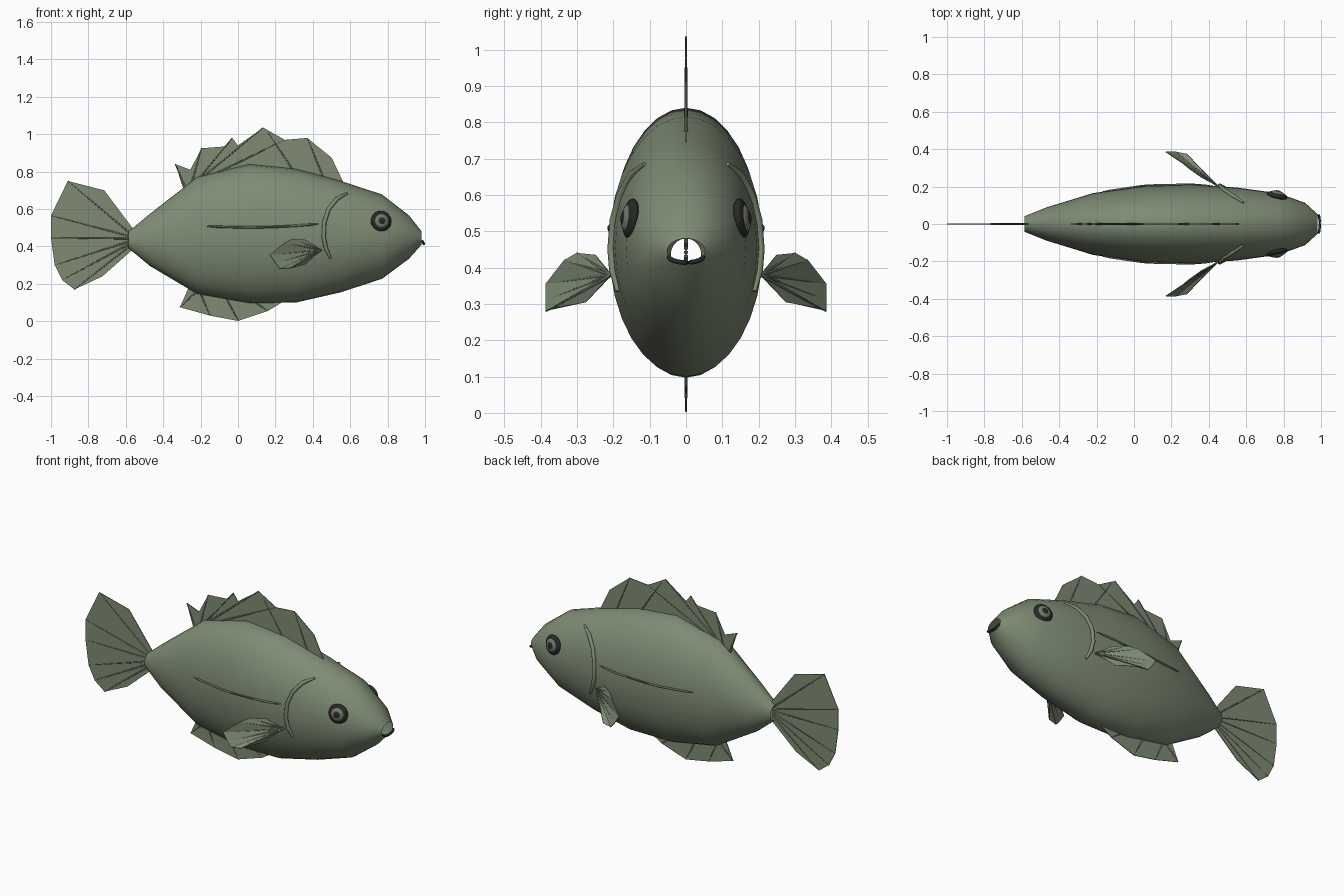
import bpy, bmesh, math
from mathutils import Vector

cube = bpy.data.objects.get("Cube")
if cube:
    bpy.data.objects.remove(cube, do_unlink=True)


def material(name, rgb):
    m = bpy.data.materials.new(name)
    m.use_nodes = True
    m.diffuse_color = (*rgb, 1)
    m.node_tree.nodes["Principled BSDF"].inputs["Base Color"].default_value = (*rgb, 1)
    return m


GREEN = material("olive green", (0.21, 0.26, 0.175))
RAY = material("dark olive", (0.12, 0.15, 0.1))
BLACK = material("near black", (0.02, 0.022, 0.02))
IRIS = material("grey green", (0.17, 0.2, 0.15))


def finish(name, bm, mat, smooth=None):
    bmesh.ops.recalc_face_normals(bm, faces=bm.faces)
    me = bpy.data.meshes.new(name)
    bm.to_mesh(me)
    bm.free()
    me.materials.append(mat)
    ob = bpy.data.objects.new(name, me)
    bpy.context.collection.objects.link(ob)
    if smooth:
        bpy.ops.object.select_all(action='DESELECT')
        ob.select_set(True)
        bpy.context.view_layer.objects.active = ob
        bpy.ops.object.shade_smooth_by_angle(angle=math.radians(smooth))
    return ob


def sweep(bm, points, radii, sides=6):
    """Tube of varying radius along a path, with closed ends."""
    pts = [Vector(p) for p in points]
    rings = []
    for i, p in enumerate(pts):
        t = (pts[min(i + 1, len(pts) - 1)] - pts[max(i - 1, 0)]).normalized()
        u = t.cross(Vector((0, 1, 0)))
        if u.length < 0.1:
            u = t.cross(Vector((0, 0, 1)))
        u.normalize()
        v = t.cross(u)
        ring = []
        for k in range(sides):
            a = math.tau * k / sides
            ring.append(bm.verts.new(p + (u * math.cos(a) + v * math.sin(a)) * radii[i]))
        rings.append(ring)
    for r, s in zip(rings, rings[1:]):
        for k in range(sides):
            j = (k + 1) % sides
            bm.faces.new((r[k], r[j], s[j], s[k]))
    bm.faces.new(rings[0])
    bm.faces.new(rings[-1])


# Body: open tube through elliptical stations (x, bottom, top, half width)
STATIONS = [(-0.585, 0.39, 0.48, 0.042), (-0.47, 0.295, 0.575, 0.088),
            (-0.22, 0.147, 0.77, 0.165), (0.06, 0.097, 0.84, 0.205),
            (0.31, 0.1, 0.815, 0.212), (0.55, 0.155, 0.75, 0.195),
            (0.77, 0.227, 0.678, 0.165), (0.915, 0.335, 0.565, 0.113),
            (0.982, 0.41, 0.48, 0.052)]
SIDES = 32
bm = bmesh.new()
rings = []
for x, lo, hi, w in STATIONS:
    angles = [math.tau * k / SIDES for k in range(SIDES)]
    rings.append([bm.verts.new((x, w * math.cos(a), (lo + hi) / 2 + (hi - lo) / 2 * math.sin(a)))
                  for a in angles])
for r, s in zip(rings, rings[1:]):
    for k in range(SIDES):
        j = (k + 1) % SIDES
        bm.faces.new((r[k], r[j], s[j], s[k]))
finish("body", bm, GREEN, 60)


def body_y(x, z):
    """Half width of the body at a given length and height."""
    for a, b in zip(STATIONS, STATIONS[1:]):
        if a[0] <= x <= b[0]:
            t = (x - a[0]) / (b[0] - a[0])
            lo, hi, w = (a[i] + (b[i] - a[i]) * t for i in (1, 2, 3))
            q = (2 * z - lo - hi) / (hi - lo)
            return w * math.sqrt(max(0, 1 - q * q))
    return 0


def flat_fin(name, outline, rays):
    """Thin upright sheet in the middle plane, stiffened by tapered rays."""
    bm = bmesh.new()
    face = bm.faces.new([bm.verts.new((x, 0, z)) for x, z in outline])
    bmesh.ops.triangulate(bm, faces=[face])
    ob = finish(name, bm, GREEN)
    mod = ob.modifiers.new("thickness", 'SOLIDIFY')
    mod.thickness = 0.004
    mod.offset = 0
    bm = bmesh.new()
    for (x0, z0), (x1, z1) in rays:
        sweep(bm, [(x0, 0, z0), (x1, 0, z1)], (0.006, 0.003), 6)
    finish(name + "_rays", bm, RAY, 70)


# Tail fin fans out from the tail root
tail = [(-0.715, 0.7), (-0.91, 0.75), (-1, 0.565), (-1, 0.445), (-0.98, 0.3),
        (-0.94, 0.22), (-0.875, 0.17), (-0.725, 0.24)]
tail_root = [((-0.57, 0.475 - 0.011 * i), p) for i, p in enumerate(tail)]
flat_fin("tail_fin", [(-0.55, 0.48)] + tail + [(-0.55, 0.395)], tail_root[1:-1])

# Dorsal fin with spiky rear edge
dorsal = [(0.565, 0.74), (0.5, 0.875), (0.37, 0.98), (0.25, 0.97), (0.135, 1.035),
          (0.0, 0.94), (-0.03, 0.98), (-0.125, 0.87), (-0.195, 0.925), (-0.255, 0.81),
          (-0.335, 0.84), (-0.29, 0.7), (-0.2, 0.76), (0.06, 0.82), (0.31, 0.79)]
flat_fin("dorsal_fin", dorsal,
         [((-0.28, 0.71), (-0.335, 0.84)), ((-0.25, 0.73), (-0.195, 0.925)),
          ((-0.22, 0.75), (-0.03, 0.98)), ((-0.19, 0.77), (0.135, 1.035)),
          ((-0.12, 0.79), (0.25, 0.97)), ((0.3, 0.8), (0.16, 1.01)),
          ((0.46, 0.76), (0.37, 0.98))])

# Anal fin below the belly
anal = [(-0.26, 0.19), (-0.31, 0.075), (-0.15, 0.03), (0, 0.002), (0.16, 0.055),
        (0.25, 0.11), (0.06, 0.12), (-0.2, 0.16)]
flat_fin("anal_fin", anal,
         [((-0.22, 0.16), (-0.31, 0.075)), ((-0.2, 0.15), (-0.15, 0.03)),
          ((-0.06, 0.12), (0, 0.004)), ((0.08, 0.11), (0.16, 0.055))])

# Paired parts on both sides
PECTORAL = [(0.36, 0.25, 0.435), (0.29, 0.3, 0.44), (0.25, 0.335, 0.42),
            (0.17, 0.385, 0.355), (0.2, 0.385, 0.31), (0.225, 0.385, 0.28),
            (0.28, 0.375, 0.285), (0.36, 0.275, 0.305)]
GILL = [(0.585, 0.685), (0.53, 0.655), (0.485, 0.6), (0.462, 0.53),
        (0.458, 0.45), (0.47, 0.39), (0.495, 0.335)]

for side, label in ((1, "left"), (-1, "right")):
    # Pectoral fin: fan around the base with rays on its folds
    bm = bmesh.new()
    root = Vector((0.445, side * 0.205, 0.38))
    rim = [Vector((x, side * y, z)) for x, y, z in PECTORAL]
    hub = bm.verts.new(root)
    verts = [bm.verts.new(p) for p in rim]
    for a, b in zip(verts, verts[1:]):
        bm.faces.new((hub, a, b))
    fin = finish(label + "_pectoral_fin", bm, GREEN)
    mod = fin.modifiers.new("thickness", 'SOLIDIFY')
    mod.thickness = 0.004
    mod.offset = 0
    bm = bmesh.new()
    for p in rim[1:-1]:
        sweep(bm, [root, p], (0.005, 0.002), 6)
    finish(label + "_pectoral_rays", bm, RAY, 70)

    # Gill cover edge
    bm = bmesh.new()
    sweep(bm, [(x, side * (body_y(x, z) + 0.004), z) for x, z in GILL],
          [0.006] + [0.011] * (len(GILL) - 2) + [0.006], 8)
    finish(label + "_gill_edge", bm, GREEN, 60)

    # Lateral line
    bm = bmesh.new()
    path = []
    for i in range(15):
        x = -0.17 + 0.6 * i / 14
        z = 0.508 - 0.008 * math.sin(math.pi * i / 14) + 0.012 * (i / 14) ** 2
        path.append((x, side * (body_y(x, z) + 0.002), z))
    sweep(bm, path, [0.002] + [0.006] * 13 + [0.002], 6)
    finish(label + "_lateral_line", bm, RAY, 60)

    # Eye: stacked flattened balls for socket, iris and pupil
    out = Vector((0.22, side, 0.12)).normalized()
    turn = out.to_track_quat('Z', 'Y').to_matrix().to_4x4()
    centre = Vector((0.765, side * 0.152, 0.535))
    for part, radius, depth, lift, mat in (("eye_rim", 0.056, 0.02, 0, BLACK),
                                           ("iris", 0.038, 0.014, 0.011, IRIS),
                                           ("pupil", 0.021, 0.009, 0.019, BLACK)):
        bm = bmesh.new()
        bmesh.ops.create_uvsphere(bm, u_segments=24, v_segments=12, radius=1)
        bmesh.ops.scale(bm, vec=(radius, radius, depth), verts=bm.verts)
        bmesh.ops.transform(bm, matrix=turn, verts=bm.verts)
        bmesh.ops.translate(bm, vec=centre + out * lift, verts=bm.verts)
        finish(label + "_" + part, bm, mat, 60)

# Lower lip curving round the open mouth
bm = bmesh.new()
lip = []
for i in range(13):
    a = math.pi * (1 + i / 12)
    lip.append((0.985 - 0.008 * math.sin(a), 0.048 * math.cos(a), 0.432 + 0.018 * math.sin(a)))
sweep(bm, lip, [0.004] + [0.007] * 11 + [0.004], 8)
finish("lower_lip", bm, BLACK, 60)
